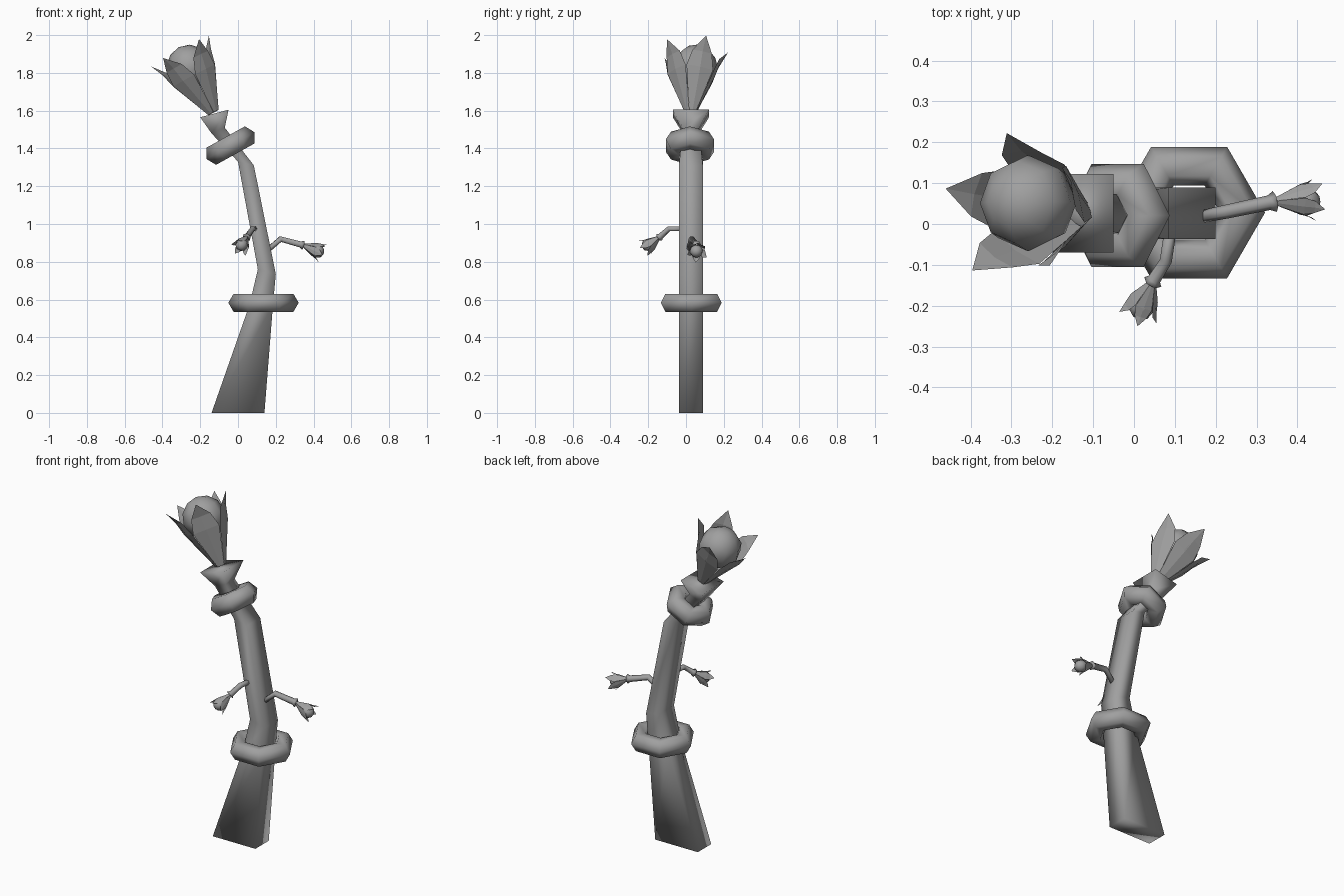
import bpy
import bmesh
from math import cos, sin, pi, radians
from mathutils import Vector, Matrix

cube = bpy.data.objects.get("Cube")
if cube:
    bpy.data.objects.remove(cube)

grey = bpy.data.materials.new("plain grey")
grey.use_nodes = True
grey.diffuse_color = (0.35, 0.35, 0.35, 1)
grey.node_tree.nodes["Principled BSDF"].inputs["Base Color"].default_value = grey.diffuse_color


def finish(name, bm, smooth=True, closed=True):
    if closed:
        bmesh.ops.recalc_face_normals(bm, faces=bm.faces)
    for f in bm.faces:
        f.smooth = smooth
    mesh = bpy.data.meshes.new(name)
    bm.to_mesh(mesh)
    bm.free()
    mesh.materials.append(grey)
    ob = bpy.data.objects.new(name, mesh)
    bpy.context.collection.objects.link(ob)
    return ob


def loft(name, loops, loop_around=False):
    """Skin a row of equal loops; cap the ends or join them in a ring."""
    bm = bmesh.new()
    rows = [[bm.verts.new(p) for p in loop] for loop in loops]
    n = len(rows[0])
    pairs = list(zip(rows, rows[1:]))
    if loop_around:
        pairs.append((rows[-1], rows[0]))
    else:
        bm.faces.new(rows[0])
        bm.faces.new(rows[-1])
    for a, b in pairs:
        for i in range(n):
            j = (i + 1) % n
            bm.faces.new((a[i], a[j], b[j], b[i]))
    return finish(name, bm)


def frame(base, axis):
    """Matrix at base whose z follows axis and whose x stays near world x."""
    z = Vector(axis).normalized()
    y = z.cross(Vector((1, 0, 0))).normalized()
    x = y.cross(z)
    m = Matrix((x, y, z)).transposed().to_4x4()
    m.translation = Vector(base)
    return m


def hex_ring(name, centre, tilt, major, minor):
    m = Matrix.Translation(centre) @ Matrix.Rotation(-tilt, 4, 'Y')
    loops = []
    for i in range(6):
        a = i * pi / 3
        loop = []
        for j in range(6):
            b = j * pi / 3
            r = major + minor * cos(b)
            loop.append(m @ Vector((r * cos(a), r * sin(a), minor * sin(b))))
        loops.append(loop)
    return loft(name, loops, True)


def branch(name, points, radii):
    loops = []
    for i, p in enumerate(points):
        d = Vector(points[min(i + 1, len(points) - 1)]) - Vector(points[max(i - 1, 0)])
        q = d.to_track_quat('Z', 'Y')
        loops.append([Vector(p) + q @ Vector((radii[i] * cos(k * pi / 3), radii[i] * sin(k * pi / 3), 0))
                      for k in range(6)])
    return loft(name, loops)


# petal outline: radius, height, half width
PETAL = [(0.025, 0, 0.02), (0.108, 0.22, 0.075), (0.135, 0.3, 0.055), (0.183, 0.374, 0)]


def flower(name, base, axis, scale):
    m = frame(base, axis) @ Matrix.Scale(scale, 4)
    # round bud
    bm = bmesh.new()
    bmesh.ops.create_uvsphere(bm, u_segments=8, v_segments=6, radius=0.118,
                              matrix=m @ Matrix.Translation((0, 0.015, 0.275)))
    finish(name + "_bud", bm)
    # five folded petals
    for k in range(5):
        turn = m @ Matrix.Rotation(radians(20 + 72 * k), 4, 'Z')
        bm = bmesh.new()
        rows = []
        for r, h, w in PETAL:
            mid = bm.verts.new(turn @ Vector((r + w * 0.12, 0, h)))
            if w:
                rows.append([bm.verts.new(turn @ Vector((r, -w, h))), mid,
                             bm.verts.new(turn @ Vector((r, w, h)))])
            else:
                tip = mid
        for a, b in zip(rows, rows[1:]):
            for i in range(2):
                bm.faces.new((a[i], a[i + 1], b[i + 1], b[i]))
        for i in range(2):
            bm.faces.new((rows[-1][i], rows[-1][i + 1], tip))
        finish(f"{name}_petal_{k + 1}", bm, smooth=False, closed=False)


# stem with flared foot, bent trunk, neck and cup: left x, left z, right x, right z, half depth
STEM = [(-0.14, 0, 0.14, 0, 0.063), (0.06, 0.57, 0.185, 0.57, 0.063),
        (0.105, 0.76, 0.2, 0.735, 0.063), (0.0, 1.33, 0.084, 1.31, 0.063),
        (-0.14, 1.48, -0.07, 1.51, 0.043), (-0.2, 1.565, -0.05, 1.605, 0.096)]
MID_Y = 0.026
loft("stem", [[(xl, MID_Y - d, zl), (xr, MID_Y - d, zr), (xr, MID_Y + d, zr), (xl, MID_Y + d, zl)]
              for xl, zl, xr, zr, d in STEM])

# collars around the stem
hex_ring("lower_collar", (0.135, 0.028, 0.583), 0, 0.131, 0.055)
hex_ring("upper_collar", (-0.04, 0.021, 1.415), radians(29), 0.086, 0.06)

# main bloom
flower("bloom", (-0.13, 0.025, 1.59), (-0.176, 0.015, 0.33), 1)

# side sprigs
branch("left_sprig", [(0.15, 0.015, 0.855), (0.225, 0.03, 0.92), (0.33, 0.052, 0.892), (0.345, 0.055, 0.888)],
       [0.015, 0.017, 0.018, 0.026])
flower("left_sprig_flower", (0.345, 0.055, 0.888), (0.11, 0.006, -0.045), 0.3)
branch("front_sprig", [(0.09, -0.01, 0.975), (0.078, -0.09, 0.975), (0.05, -0.135, 0.935), (0.046, -0.142, 0.93)],
       [0.015, 0.015, 0.016, 0.024])
flower("front_sprig_flower", (0.046, -0.142, 0.93), (-0.03, -0.065, -0.05), 0.28)
